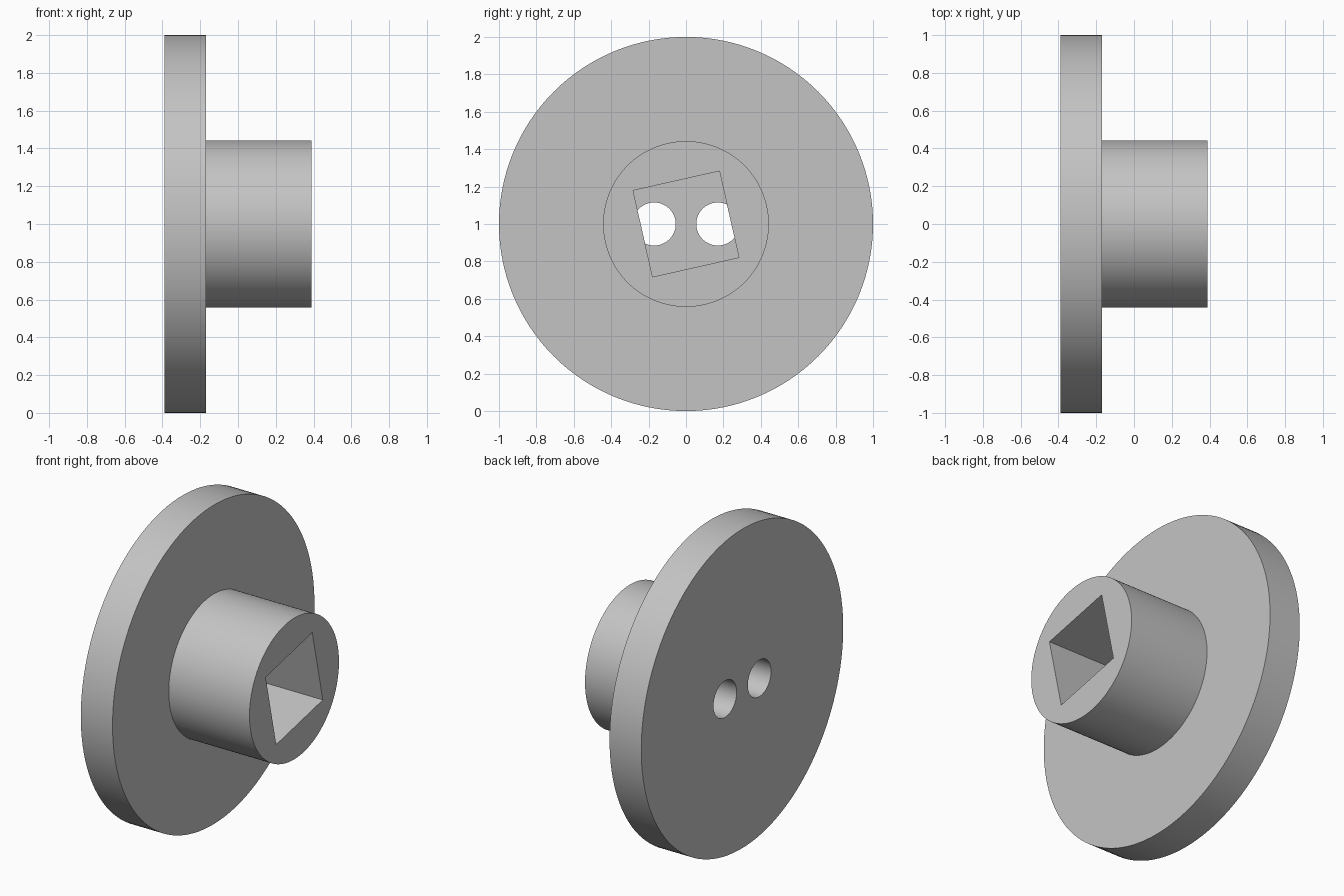
import bpy
from math import pi, radians, sqrt

if "Cube" in bpy.data.objects:
    bpy.data.objects.remove(bpy.data.objects["Cube"], do_unlink=True)

AXIS_Z = 1.0
BACK, SHOULDER, TIP = -0.39, -0.17, 0.39   # stations along x

grey = bpy.data.materials.new("plain grey")
grey.use_nodes = True
colour = (0.55, 0.55, 0.55, 1)
grey.diffuse_color = colour
grey.node_tree.nodes["Principled BSDF"].inputs["Base Color"].default_value = colour


def rod(name, radius, x0, x1, y=0.0, sides=128):
    """Cylinder lying along x between two stations."""
    bpy.ops.mesh.primitive_cylinder_add(
        vertices=sides, radius=radius, depth=x1 - x0,
        location=((x0 + x1) / 2, y, AXIS_Z), rotation=(0, pi / 2, 0))
    ob = bpy.context.object
    ob.name = name
    ob.data.materials.append(grey)
    return ob


def select(ob):
    bpy.ops.object.select_all(action='DESELECT')
    ob.select_set(True)
    bpy.context.view_layer.objects.active = ob


def cut(target, cutter):
    """Subtract the cutter from the target, then discard it."""
    cutter.hide_render = True
    mod = target.modifiers.new("cut", 'BOOLEAN')
    mod.operation, mod.solver, mod.object = 'DIFFERENCE', 'EXACT', cutter
    select(target)
    bpy.ops.object.modifier_apply(modifier=mod.name)
    bpy.data.objects.remove(cutter, do_unlink=True)


# Large disc with two round through holes
flange = rod("flange", 1.0, BACK, SHOULDER)
for side in (-1, 1):
    cut(flange, rod("hole_cutter", 0.115, BACK - 0.1, SHOULDER + 0.1, side * 0.17, 64))

# Hub with a slightly turned square socket down to the disc
hub = rod("hub", 0.443, SHOULDER, TIP)
bpy.ops.mesh.primitive_cube_add(size=1, location=(0.1, 0, AXIS_Z),
                                rotation=(radians(12.7), 0, 0))
socket = bpy.context.object
socket.name = "socket_cutter"
socket.scale = (1, 0.473, 0.473)
bpy.context.view_layer.update()
cut(hub, socket)

# Smooth round walls, crisp rims
for part in (flange, hub):
    select(part)
    bpy.ops.object.shade_smooth_by_angle(angle=radians(30))
